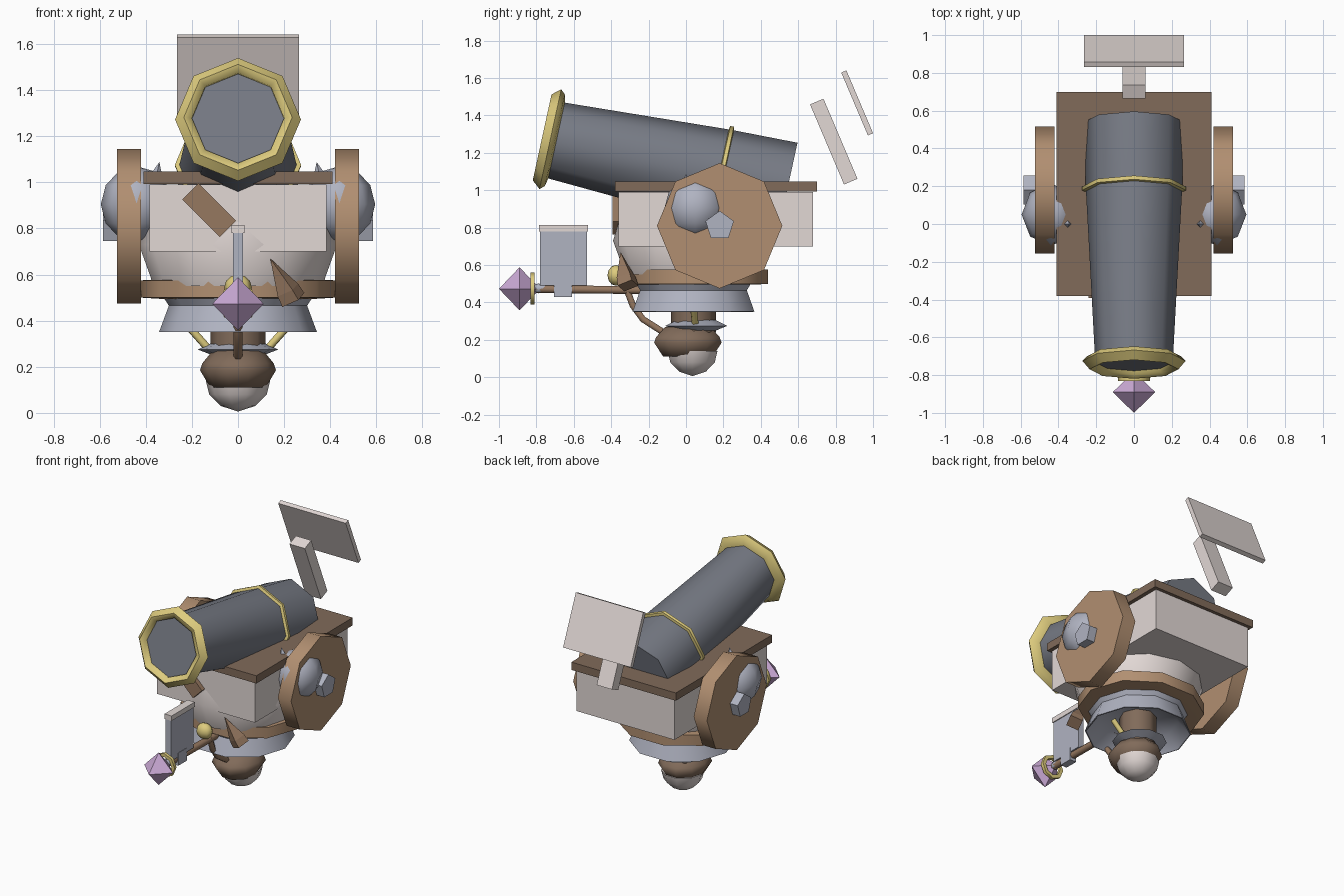
import bpy, bmesh, math
from mathutils import Matrix, Vector

if "Cube" in bpy.data.objects:
    bpy.data.objects.remove(bpy.data.objects["Cube"])


def material(name, r, g, b):
    m = bpy.data.materials.new(name)
    lin = [((c / 255 + 0.055) / 1.055) ** 2.4 for c in (r, g, b)]
    m.diffuse_color = (*lin, 1)
    m.use_nodes = True
    m.node_tree.nodes["Principled BSDF"].inputs["Base Color"].default_value = m.diffuse_color
    return m


CREAM = material("cream", 226, 216, 213)
DARK = material("dark_brown", 129, 107, 90)
TAN = material("tan_wood", 177, 143, 113)
BROWN = material("brown", 150, 120, 96)
STEEL = material("light_steel", 176, 179, 193)
IRON = material("dark_iron", 119, 123, 133)
GOLD = material("gold", 222, 204, 126)
PURPLE = material("purple", 203, 170, 214)


def finish(name, bm, mat, smooth=None):
    bmesh.ops.recalc_face_normals(bm, faces=bm.faces)
    me = bpy.data.meshes.new(name)
    bm.to_mesh(me)
    bm.free()
    ob = bpy.data.objects.new(name, me)
    bpy.context.collection.objects.link(ob)
    me.materials.append(mat)
    if smooth:
        bpy.ops.object.select_all(action='DESELECT')
        ob.select_set(True)
        bpy.context.view_layer.objects.active = ob
        bpy.ops.object.shade_smooth_by_angle(angle=math.radians(smooth))
    return ob


def place(loc, rot=(0, 0, 0), scale=(1, 1, 1)):
    r = [Matrix.Rotation(math.radians(a), 4, ax) for a, ax in zip(rot, "XYZ")]
    return Matrix.Translation(loc) @ r[2] @ r[1] @ r[0] @ Matrix.Diagonal((*scale, 1))


def box(name, loc, size, mat, rot=(0, 0, 0)):
    bm = bmesh.new()
    bmesh.ops.create_cube(bm, size=1, matrix=place(loc, rot, size))
    return finish(name, bm, mat)


def lathe(name, profile, n, matrix, mat, smooth=50, loop=False):
    """Turn (radius, height) points about local z; loop makes a closed band."""
    bm = bmesh.new()
    rings = []
    for r, z in profile:
        ring = []
        for i in range(n):
            a = 2 * math.pi * i / n
            ring.append(bm.verts.new(matrix @ Vector((r * math.cos(a), r * math.sin(a), z))))
        rings.append(ring)
    pairs = list(zip(rings, rings[1:]))
    if loop:
        pairs.append((rings[-1], rings[0]))
    else:
        bm.faces.new(rings[0])
        bm.faces.new(rings[-1])
    for a, b in pairs:
        for i in range(n):
            j = (i + 1) % n
            bm.faces.new((a[i], a[j], b[j], b[i]))
    bmesh.ops.remove_doubles(bm, verts=bm.verts, dist=0.0005)
    return finish(name, bm, mat, smooth)


def ball(name, loc, radii, mat, u=10, v=6, smooth=60, rot=(0, 0, 0)):
    bm = bmesh.new()
    bmesh.ops.create_uvsphere(bm, u_segments=u, v_segments=v, radius=1,
                              matrix=place(loc, rot, radii))
    return finish(name, bm, mat, smooth)


def tube(name, points, radius, mat):
    cu = bpy.data.curves.new(name, 'CURVE')
    cu.dimensions = '3D'
    cu.bevel_depth = radius
    cu.bevel_resolution = 1
    cu.use_fill_caps = True
    sp = cu.splines.new('POLY')
    sp.points.add(len(points) - 1)
    for p, co in zip(sp.points, points):
        p.co = (*co, 1)
    cu.materials.append(mat)
    ob = bpy.data.objects.new(name, cu)
    bpy.context.collection.objects.link(ob)
    return ob


# Wooden crate with lid
box("crate", (0, 0.16, 0.845), (0.77, 1.04, 0.29), CREAM)
box("crate_lid", (0, 0.16, 1.02), (0.82, 1.08, 0.055), DARK)

# Cannon: local z runs from the muzzle down to the breech
gun = place((0, -0.735, 1.275), (90 - 12.3, 0, 0)) @ Matrix.Diagonal((1, 1, -1, 1))
lathe("cannon_barrel", [(0.205, 0), (0.255, 0.945), (0.263, 1.305)], 8, gun, IRON)
lathe("muzzle_ring", [(0.2, -0.02), (0.235, -0.035), (0.273, 0.01), (0.25, 0.035), (0.2, 0.045)],
      8, gun, GOLD, 75, True)
lathe("barrel_band", [(0.25, 0.93), (0.274, 0.935), (0.274, 0.955), (0.25, 0.96)],
      8, gun, GOLD, 50, True)

# Wheels, hubs and shoulder plates
for s, side in ((1, "right"), (-1, "left")):
    lathe(side + "_wheel", [(0.335, -0.052), (0.335, 0.052)], 8,
          place((s * 0.473, 0.18, 0.81), (0, -90, 0)), TAN)
    lathe(side + "_hub", [(0.08, -0.04), (0.08, 0.04)], 5,
          place((s * 0.545, 0.18, 0.81), (0, -90, 0)), STEEL, None)
    ball(side + "_shoulder_plate", (s * 0.44, 0.05, 0.905), (0.155, 0.165, 0.165), STEEL, 8, 6)
    lathe(side + "_shoulder_spike", [(0.04, 0), (0.0001, 0.09)], 4,
          place((s * 0.36, 0, 1.0), (0, s * -12, 0)), STEEL, None)
    tube(side + "_gold_strap", [(s * 0.21, 0.04, 0.37), (s * 0.13, 0.05, 0.28)], 0.018, GOLD)

# Torso, belt and hollow skirt
body = place((0, 0.04, 0))
lathe("torso", [(0.365, 0.55), (0.43, 0.73), (0.37, 0.93)], 12, body, CREAM, 60)
lathe("belt", [(0.34, 0.495), (0.42, 0.50), (0.42, 0.575), (0.34, 0.58)], 10,
      place((0, 0.07, 0), (0, 0, 0), (1, 0.92, 1)), TAN, 50)
lathe("skirt", [(0.08, 0.47), (0.26, 0.44), (0.335, 0.35), (0.342, 0.352),
                (0.30, 0.465), (0.335, 0.52)], 10, body, STEEL, 50)
ball("belt_buckle", (0, -0.375, 0.545), (0.06, 0.045, 0.055), GOLD, 8, 6)

# Head, hair and collar
lathe("neck", [(0.12, 0.24), (0.12, 0.46)], 8, place((0, 0.04, 0)), DARK)
lathe("face", [(0.0001, 0.006), (0.075, 0.03), (0.125, 0.08), (0.14, 0.14)], 10,
      place((0, 0.035, 0)), CREAM, 60)
lathe("hair", [(0.12, 0.11), (0.165, 0.185), (0.155, 0.215), (0.11, 0.27)], 10,
      place((0, 0.01, 0), (0, 0, 0), (1, 1.15, 1)), DARK, 60)
lathe("collar", [(0.11, -0.025), (0.175, 0), (0.11, 0.03)], 10,
      place((0, 0.055, 0.275)), STEEL, 40, True)
tube("braid", [(0, -0.32, 0.48), (0, -0.285, 0.385), (0, -0.23, 0.31), (0, -0.12, 0.24)],
     0.02, BROWN)

# Staff with crystal, ring and blade
tube("staff", [(0, -0.80, 0.472), (0, -0.18, 0.465)], 0.024, BROWN)
along = place((0, 0, 0.475), (90, 0, 0))
lathe("staff_ferrule", [(0.018, 0.74), (0.026, 0.79), (0.015, 0.83)], 8, along, STEEL)
lathe("crystal_ring", [(0.06, 0.81), (0.085, 0.81), (0.085, 0.832), (0.06, 0.832)],
      8, along, GOLD, 50, True)
lathe("crystal", [(0.0001, -0.11), (1.0, 0), (0.0001, 0.11)], 4,
      place((0, -0.89, 0.473), (90, 0, 0), (0.112, 0.115, 1)), PURPLE, None)
box("blade", (0, -0.655, 0.635), (0.044, 0.25, 0.29), STEEL)
box("blade_cap", (0, -0.655, 0.797), (0.056, 0.26, 0.035), CREAM)
box("blade_socket", (0, -0.657, 0.475), (0.05, 0.095, 0.09), STEEL)

# Wooden plank and slanted wedge on the front
box("plank", (-0.125, -0.37, 0.88), (0.23, 0.045, 0.10), BROWN, (0, 45, 0))
tip = Vector((-0.10, -0.04, 0.18))
lathe("wedge", [(0.06, 0), (0.055, 0.05), (0.0001, tip.length)], 4,
      Matrix.Translation((0.24, -0.31, 0.49)) @ tip.to_track_quat('Z', 'Y').to_matrix().to_4x4(),
      BROWN, None)

# Floating paddle behind the cannon
box("paddle_handle", (0, 0.79, 1.26), (0.12, 0.078, 0.465), CREAM, (23, 0, 0))
box("paddle_board", (0, 0.915, 1.467), (0.53, 0.03, 0.365), CREAM, (23, 0, 0))
